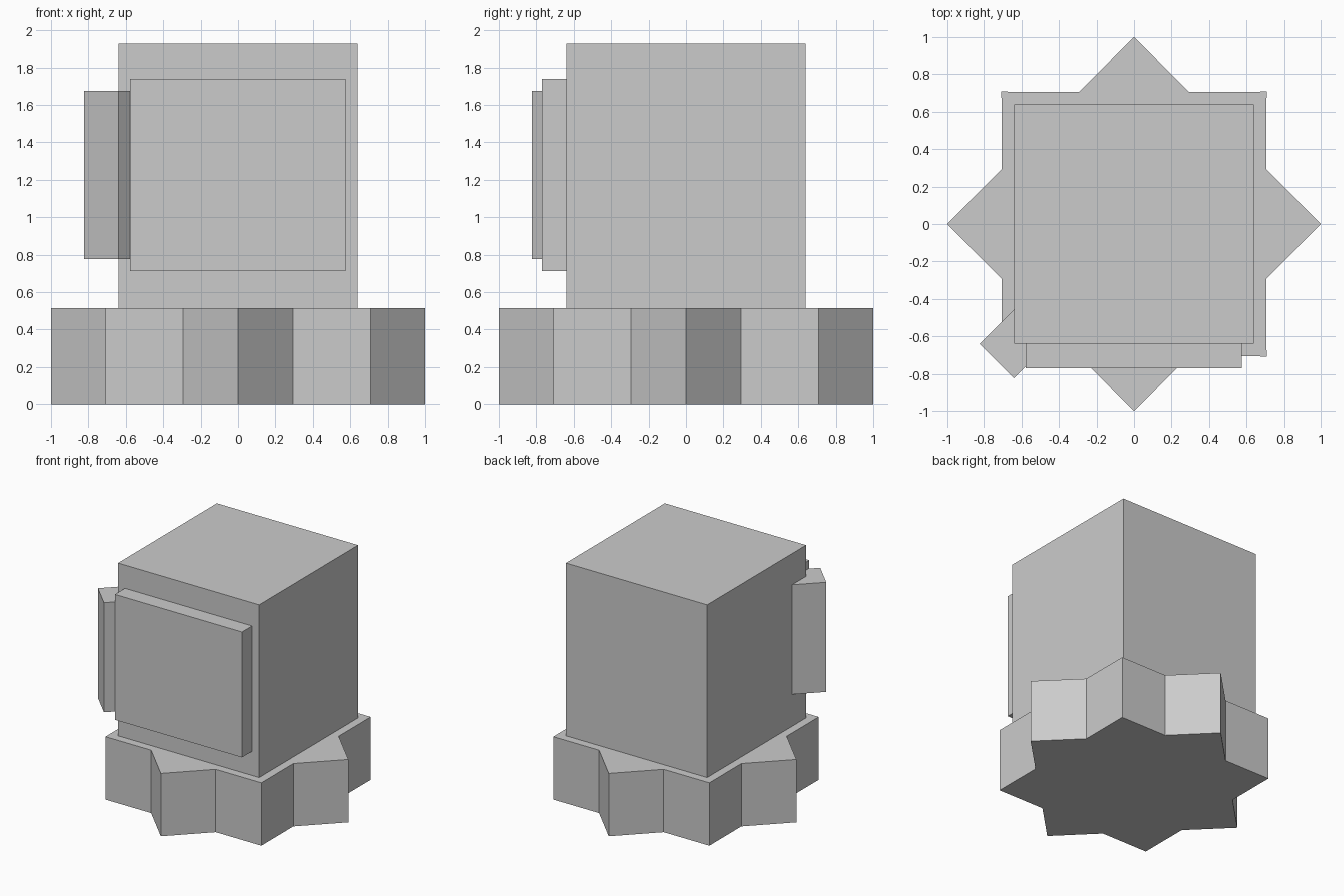
import bpy
import bmesh
from math import cos, sin, pi, radians
from mathutils import Matrix

cube = bpy.data.objects.get("Cube")
if cube:
    bpy.data.objects.remove(cube, do_unlink=True)

GREY = (0.6, 0.6, 0.6, 1)
grey = bpy.data.materials.new("plain_grey")
grey.use_nodes = True
grey.diffuse_color = GREY
grey.node_tree.nodes["Principled BSDF"].inputs["Base Color"].default_value = GREY


def finish(name, bm):
    bmesh.ops.recalc_face_normals(bm, faces=bm.faces)
    mesh = bpy.data.meshes.new(name)
    bm.to_mesh(mesh)
    bm.free()
    mesh.materials.append(grey)
    obj = bpy.data.objects.new(name, mesh)
    bpy.context.collection.objects.link(obj)
    return obj


def box(name, low, high, turn=0):
    """Box between two corners, turned about its own vertical axis."""
    size = [b - a for a, b in zip(low, high)]
    centre = [(a + b) / 2 for a, b in zip(low, high)]
    matrix = (Matrix.Translation(centre) @ Matrix.Rotation(radians(turn), 4, "Z")
              @ Matrix.Diagonal((*size, 1)))
    bm = bmesh.new()
    bmesh.ops.create_cube(bm, size=1, matrix=matrix)
    return finish(name, bm)


def star(name, points, outer, inner, height):
    """Star-shaped prism standing on the ground."""
    bm = bmesh.new()
    ring = []
    for i in range(points * 2):
        r = inner if i % 2 else outer
        a = pi * i / points
        ring.append(bm.verts.new((r * cos(a), r * sin(a), 0)))
    face = bm.faces.new(ring)
    top = bmesh.ops.extrude_face_region(bm, geom=[face])["geom"]
    bmesh.ops.translate(bm, vec=(0, 0, height),
                        verts=[v for v in top if isinstance(v, bmesh.types.BMVert)])
    return finish(name, bm)


BASE_TOP = 0.515
HALF = 0.64

# Eight-pointed base
star("star_base", 8, 1.0, 0.765, BASE_TOP)

# Main block and the raised panel on its front
box("body", (-HALF, -HALF, BASE_TOP), (HALF, HALF, 1.93))
box("front_panel", (-0.577, -0.77, 0.712), (0.575, -HALF, 1.74))

# Post set diagonally on the front right corner
POST = 0.129
box("corner_post", (-HALF - POST, -HALF - POST, 0.777),
    (-HALF + POST, -HALF + POST, 1.675), turn=45)
